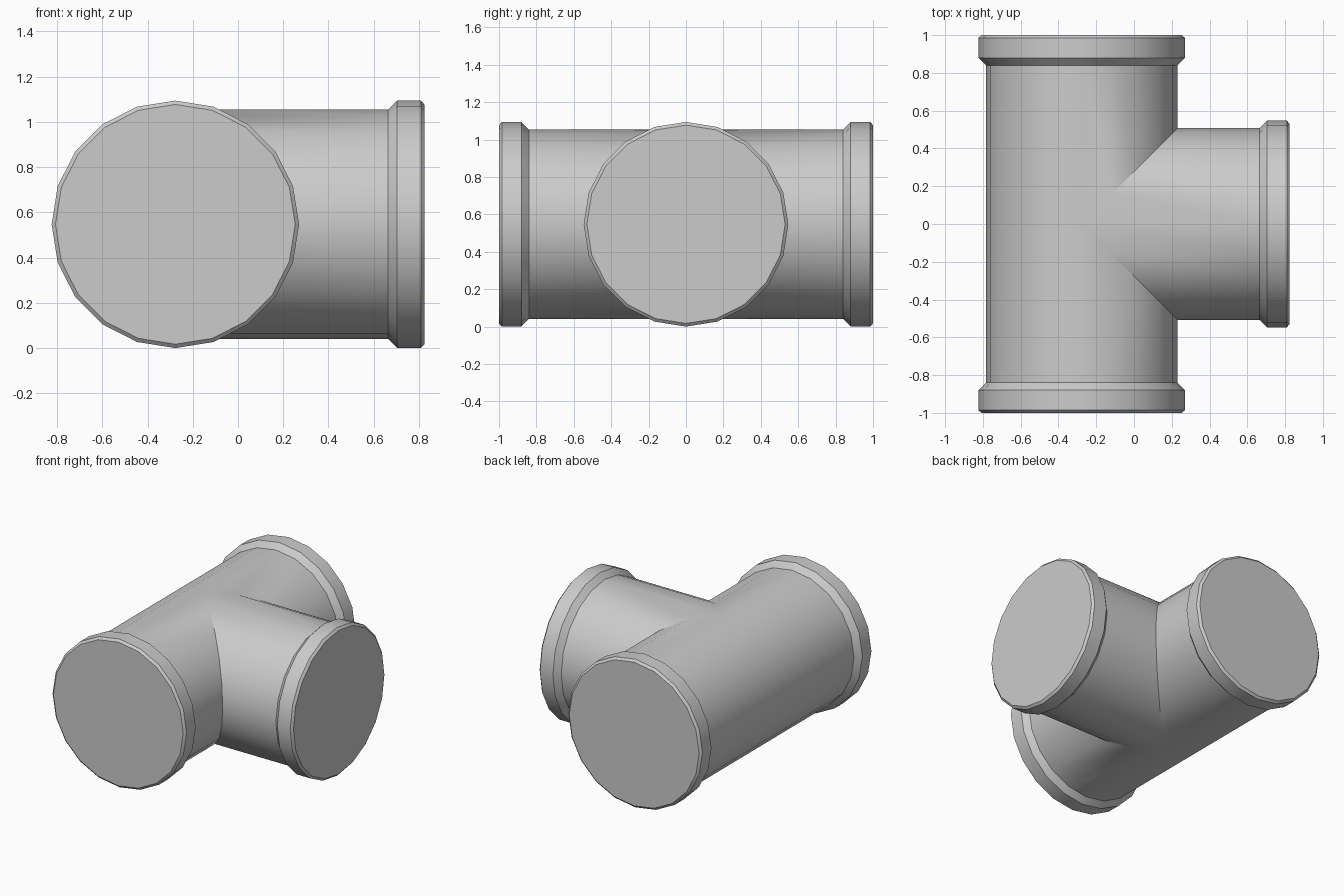
import bpy, bmesh, math

cube = bpy.data.objects.get("Cube")
if cube:
    bpy.data.objects.remove(cube, do_unlink=True)

SIDES = 20
PIPE_R, COLLAR_R, CAP_R = 0.507, 0.547, 0.53
AXIS_X = -0.277
MAIN_HALF, BRANCH_LEN = 1.0, 1.101

# Collar profile: distance back from the open end, radius
COLLAR = [(0.16, PIPE_R), (0.12, COLLAR_R), (0.015, COLLAR_R), (0.0, CAP_R)]
angles = [2 * math.pi * i / SIDES for i in range(SIDES)]


def add_arm(bm, place, length, start):
    """One capped arm; place(across, along, height) orients it, start(across) is its mitred root."""
    def ring(radius, along):
        verts = []
        for a in angles:
            across = radius * math.cos(a)
            d = start(across) if along is None else along
            verts.append(bm.verts.new(place(across, d, radius * math.sin(a))))
        return verts

    rings = [ring(PIPE_R, None)]
    rings += [ring(radius, length - back) for back, radius in COLLAR]
    for lower, upper in zip(rings, rings[1:]):
        for i in range(SIDES):
            j = (i + 1) % SIDES
            bm.faces.new((lower[i], lower[j], upper[j], upper[i]))
    bm.faces.new(rings[-1])


bm = bmesh.new()
# Front and back arms of the straight run, cut back on the branch side
for side in (-1, 1):
    add_arm(bm, lambda c, d, h, s=side: (c, s * d, h), MAIN_HALF, lambda c: max(c, 0))
# Side branch, mitred into the run
add_arm(bm, lambda c, d, h: (d, c, h), BRANCH_LEN, abs)

# Weld the three arms into one closed body
bmesh.ops.remove_doubles(bm, verts=bm.verts, dist=0.0005)
bmesh.ops.recalc_face_normals(bm, faces=bm.faces)
mesh = bpy.data.meshes.new("pipe_tee")
bm.to_mesh(mesh)
bm.free()

pipe = bpy.data.objects.new("pipe_tee", mesh)
pipe.location = (AXIS_X, 0, COLLAR_R)
bpy.context.collection.objects.link(pipe)

# Plain grey finish
grey = bpy.data.materials.new("light_grey")
grey.use_nodes = True
colour = (0.6, 0.6, 0.6, 1)
grey.diffuse_color = colour
grey.node_tree.nodes["Principled BSDF"].inputs["Base Color"].default_value = colour
mesh.materials.append(grey)

bpy.ops.object.select_all(action="DESELECT")
pipe.select_set(True)
bpy.context.view_layer.objects.active = pipe
bpy.ops.object.shade_smooth_by_angle(angle=math.radians(30))
